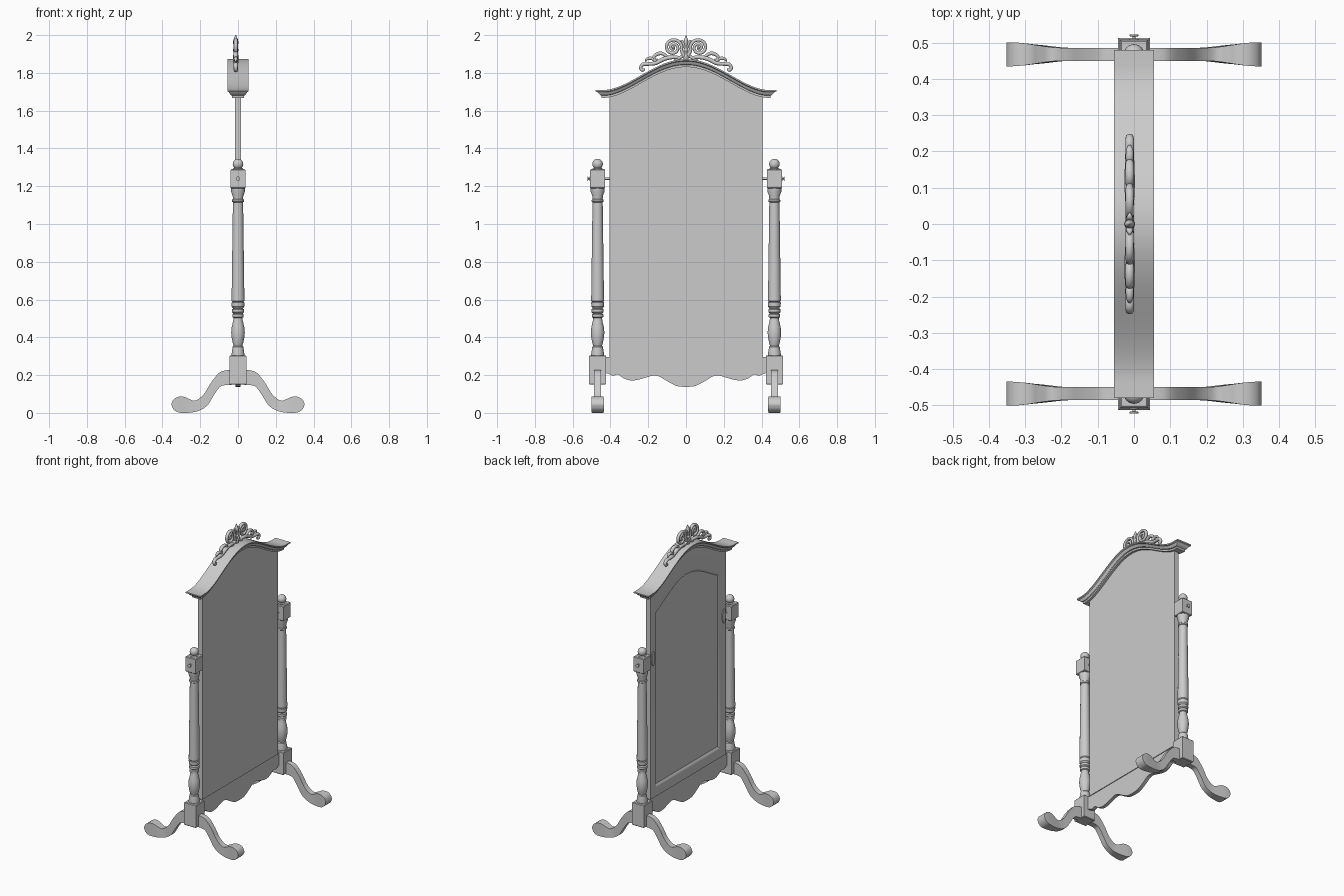
import bpy, bmesh, math
from mathutils import Vector

if "Cube" in bpy.data.objects:
    bpy.data.objects.remove(bpy.data.objects["Cube"])

GREY = bpy.data.materials.new("grey_wood")
GREY.diffuse_color = (0.6, 0.6, 0.6, 1)
GREY.use_nodes = True
GREY.node_tree.nodes["Principled BSDF"].inputs["Base Color"].default_value = GREY.diffuse_color
POST_Y = 0.468


def finish(name, bm, angle=32):
    """Turn a bmesh into an object, smooth with sharp edges kept."""
    bmesh.ops.recalc_face_normals(bm, faces=bm.faces)
    for f in bm.faces:
        f.smooth = True
    for e in bm.edges:
        if len(e.link_faces) == 2:
            e.smooth = e.calc_face_angle(0) < math.radians(angle)
    me = bpy.data.meshes.new(name)
    bm.to_mesh(me)
    bm.free()
    me.materials.append(GREY)
    ob = bpy.data.objects.new(name, me)
    bpy.context.collection.objects.link(ob)
    return ob


def loft(name, rings, angle=32):
    """Skin equal-length rings and cap both ends."""
    bm = bmesh.new()
    rows = [[bm.verts.new(p) for p in r] for r in rings]
    n = len(rows[0])
    for a, b in zip(rows, rows[1:]):
        for i in range(n):
            j = (i + 1) % n
            bm.faces.new((a[i], a[j], b[j], b[i]))
    bm.faces.new(rows[0][::-1])
    bm.faces.new(rows[-1])
    return finish(name, bm, angle)


def spline(pts, steps=6):
    """Smooth interpolation through the given points."""
    p = [Vector(q) for q in pts]
    p = [2 * p[0] - p[1]] + p + [2 * p[-1] - p[-2]]
    out = []
    for a, b, c, d in zip(p, p[1:], p[2:], p[3:]):
        for k in range(steps):
            t = k / steps
            out.append(0.5 * (2 * b + (c - a) * t + (2 * a - 5 * b + 4 * c - d) * t * t
                              + (3 * b - a - 3 * c + d) * t ** 3))
    return out + [p[-2]]


def turned(name, y, profile, n=24):
    return loft(name, [[(r * math.cos(2 * math.pi * i / n), y + r * math.sin(2 * math.pi * i / n), z)
                        for i in range(n)] for r, z in profile])


def box(name, y, hx, hy, z0, z1, b=0.004):
    rings = [(b, z0), (0, z0 + b), (0, z1 - b), (b, z1)]
    return loft(name, [[(sx * (hx - d), y + sy * (hy - d), z)
                        for sx, sy in ((-1, -1), (1, -1), (1, 1), (-1, 1))] for d, z in rings])


def pin(name, sections, s, n=12):
    """Round pivot along y, given (y, radius) pairs."""
    return loft(name, [[(r * math.cos(2 * math.pi * i / n), s * y, 1.24 + r * math.sin(2 * math.pi * i / n))
                        for i in range(n)] for y, r in sections])


def tube(name, pts, s, steps=5, n=10):
    """Carved strand in the y-z plane; points are (y, z, radius)."""
    path = spline(pts, steps)
    rings = []
    for i, p in enumerate(path):
        t = path[min(i + 1, len(path) - 1)] - path[max(i - 1, 0)]
        ln = math.hypot(t.x, t.y) or 1
        ny, nz, r = -t.y / ln, t.x / ln, max(p.z, 0.001)
        ring = []
        for k in range(n):
            a = 2 * math.pi * k / n
            ring.append((-0.012 + 1.2 * r * math.cos(a), s * (p.x + r * math.sin(a) * ny),
                         p.y + r * math.sin(a) * nz))
        rings.append(ring)
    return loft(name, rings, 50)


def arch(y):
    """Height of the bonnet-shaped top."""
    y = min(abs(y), 0.43)
    return 1.71 + 0.163 * max(0.0, (1 + math.cos(math.pi * y / 0.43)) / 2) ** 0.85


# Turned posts, blocks, finials and pivots
lower = [(.034, .30), (.034, .312), (.028, .35), (.023, .355), (.028, .37), (.033, .395), (.036, .425),
         (.033, .455), (.026, .485), (.023, .503), (.03, .507), (.03, .522), (.025, .527), (.032, .533),
         (.032, .548), (.025, .553), (.033, .562), (.034, .585), (.03, .588), (.034, .593), (.027, 1.115),
         (.031, 1.118), (.031, 1.128), (.027, 1.132), (.028, 1.148), (.037, 1.172), (.037, 1.192)]
ball = [(.028 * math.cos(math.radians(a)), 1.317 + .028 * math.sin(math.radians(a)))
        for a in range(-45, 90, 15)] + [(.001, 1.345)]
foot_top = [(.035, .226), (.065, .225), (.10, .212), (.143, .16), (.18, .10), (.225, .065),
            (.26, .074), (.285, .085), (.318, .085), (.342, .07), (.352, .048)]
foot_low = [(.035, .148), (.065, .147), (.095, .138), (.127, .095), (.16, .042), (.20, .014),
            (.24, .003), (.28, 0), (.318, .003), (.342, .02), (.352, .042)]
for s, side in ((-1, "left"), (1, "right")):
    y = s * POST_Y
    turned(side + "_post", y, lower)
    box(side + "_base_block", y, .044, .045, .15, .305)
    box(side + "_pivot_block", y, .039, .04, 1.188, 1.29)
    turned(side + "_finial", y, [(.022, 1.285), (.026, 1.293), (.019, 1.298)] + ball)
    pin(side + "_pivot_rod", [(.40, .006), (.43, .006)], s)
    pin(side + "_pivot_screw", [(.505, .012), (.51, .012), (.511, .004), (.517, .004), (.518, .012), (.522, .012)], s)
    # Oval fixing plate on the frame
    loft(side + "_fixing_plate", [[(x, s * .378 + .018 * math.cos(k * math.pi / 8), 1.24 + .05 * math.sin(k * math.pi / 8))
                                   for k in range(16)] for x in (-.016, -.022)])
    # Curved legs, flaring at the scrolled toe
    for d, end in ((-1, "front"), (1, "back")):
        rings = []
        for t, b in zip(spline(foot_top, 4), spline(foot_low, 4)):
            f = min(1, max(0, (t.x - .2) / .14))
            w = .018 + .015 * f * f * (3 - 2 * f)
            rings.append([(d * t.x, y - w, t.y), (d * t.x, y + w, t.y),
                          (d * b.x, y + w, b.y), (d * b.x, y - w, b.y)])
        loft(f"{side}_{end}_leg", rings)


# Framed mirror panel: nested outlines make rim, bevel and recessed glass
def outline(x, ey, zb, drop, n=40):
    top = [ey * (1 - 2 * i / n) for i in range(n + 1)]
    return [(x, -ey, zb), (x, ey, zb)] + [(x, y, arch(y) - drop) for y in top]


loft("mirror_panel", [outline(.017, .405, .295, .02), outline(-.017, .405, .295, .02),
                      outline(-.017, .348, .352, .188), outline(-.013, .338, .362, .198),
                      outline(-.005, .328, .372, .208)], 25)

# Moulded crown following the arch, stepped inward below
steps = [(.055, .48, 0), (.055, .48, .008), (.048, .468, .012), (.046, .464, .017), (.038, .453, .028),
         (.032, .448, .030), (.032, .446, .042)]
N = 64
bm = bmesh.new()
cols = []
for i in range(N + 1):
    t = 2 * i / N - 1
    half = [(hx, ey * t, arch(ey * t) - d) for hx, ey, d in steps]
    cols.append([bm.verts.new(p) for p in half + [(-x, y, z) for x, y, z in half[::-1]]])
m = len(cols[0])
for a, b in zip(cols, cols[1:]):
    for k in range(m):
        bm.faces.new((a[k], a[(k + 1) % m], b[(k + 1) % m], b[k]))
for c in (cols[0], cols[-1]):
    for k in range(m // 2 - 1):
        bm.faces.new((c[k], c[k + 1], c[m - 2 - k], c[m - 1 - k]))
finish("crown_moulding", bm)

# Scalloped apron between the base blocks
half = [(0, .137), (.05, .143), (.10, .168), (.14, .192), (.17, .198), (.21, .188), (.255, .175), (.295, .172),
        (.33, .183), (.36, .203), (.385, .197), (.41, .207), (.43, .212)]
curve = [(p.x, p.y) for p in spline(half, 4)]
edge = [(-y, z) for y, z in curve[:0:-1]] + curve + [(.43, .297), (-.43, .297)]
loft("apron", [[(x, y, z) for y, z in edge] for x in (-.012, .012)])

# Carved crest: mirrored scrolls and leaves around a central bud
for s, side in ((-1, "left"), (1, "right")):
    scroll = [(.004, 1.875, .009), (.012, 1.895, .010)]
    for k in range(22):
        a = math.radians(200 - k * 32)
        r = .047 - .0019 * k
        scroll.append((.068 + r * math.cos(a), 1.934 + r * math.sin(a), .0095 - .0001 * k))
    tube(side + "_crest_scroll", scroll + [(.068, 1.934, .011), (.072, 1.936, .004)], s, 4)
    tube(side + "_crest_branch", [(.03, 1.882, .008), (.08, 1.882, .011), (.12, 1.872, .012), (.16, 1.852, .011),
                                  (.20, 1.847, .010), (.228, 1.845, .010), (.240, 1.828, .009),
                                  (.230, 1.814, .009), (.218, 1.822, .005)], s)
    tube(side + "_crest_leaf", [(.10, 1.885, .008), (.125, 1.902, .010), (.152, 1.900, .010), (.170, 1.884, .009),
                                (.162, 1.868, .007), (.150, 1.874, .003)], s)
    tube(side + "_crest_small_leaf", [(.155, 1.855, .007), (.180, 1.876, .009), (.205, 1.874, .008),
                                      (.216, 1.860, .003)], s)
    tube(side + "_crest_inner_leaf", [(.002, 1.918, .006), (.010, 1.945, .008), (.020, 1.968, .007),
                                      (.030, 1.970, .002)], s)
    tube(side + "_crest_foot_leaf", [(.0, 1.90, .006), (.02, 1.888, .009), (.045, 1.874, .008), (.062, 1.868, .003)], s)
tube("crest_bud", [(0, 1.865, .010), (0, 1.888, .013), (0, 1.905, .007), (0, 1.92, .013), (0, 1.935, .008),
                   (0, 1.962, .012), (0, 1.985, .007), (0, 2.0, .001)], 1)
